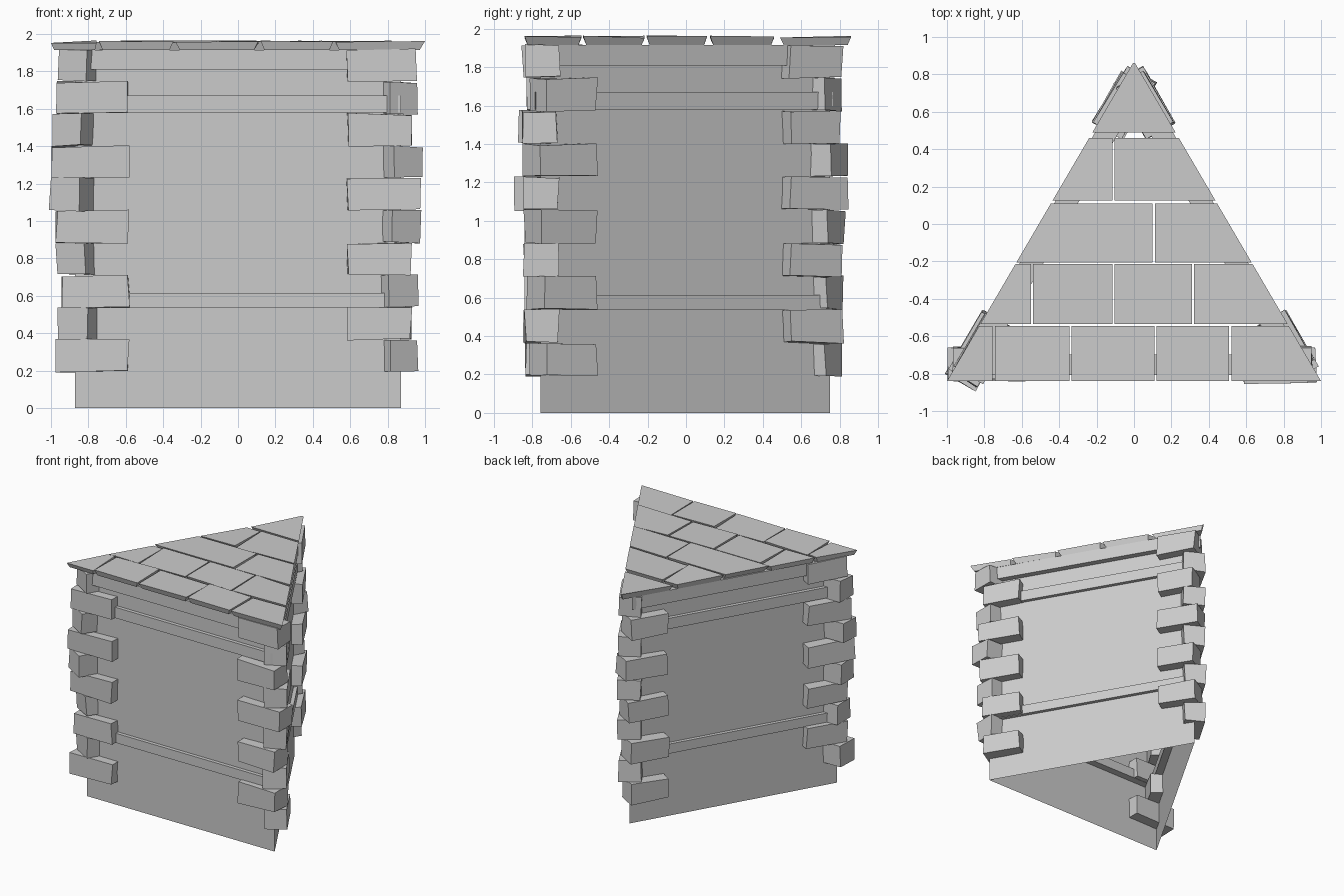
import bpy, bmesh, math, random
from mathutils import Vector

random.seed(4)
cube = bpy.data.objects.get("Cube")
if cube:
    bpy.data.objects.remove(cube)

stone = bpy.data.materials.new("grey_stone")
stone.use_nodes = True
stone.diffuse_color = (0.6, 0.6, 0.6, 1)
stone.node_tree.nodes["Principled BSDF"].inputs["Base Color"].default_value = (0.6, 0.6, 0.6, 1)


def finish(name, bm):
    mesh = bpy.data.meshes.new(name)
    bm.to_mesh(mesh)
    bm.free()
    mesh.materials.append(stone)
    obj = bpy.data.objects.new(name, mesh)
    bpy.context.collection.objects.link(obj)
    return obj


def solid(bm, bottom, top):
    """Closed prism between two matching counter-clockwise outlines."""
    lo = [bm.verts.new(p) for p in bottom]
    hi = [bm.verts.new(p) for p in top]
    n = len(lo)
    bm.faces.new(lo[::-1])
    bm.faces.new(hi)
    for i in range(n):
        j = (i + 1) % n
        bm.faces.new((lo[i], lo[j], hi[j], hi[i]))


def shake(p, amount):
    return Vector([c + random.uniform(-amount, amount) for c in p])


# Triangular plan, corners counter-clockwise from front right
RADIUS, CENTRE = 1.005, Vector((0, -0.255, 0))
WALL_TOP = 1.915
corners = []
for k in range(3):
    a = math.radians(210 + 120 * k)
    corners.append(CENTRE + RADIUS * Vector((math.cos(a), math.sin(a), 0)))

# Thin wall shell, open below
bm = bmesh.new()
low = [bm.verts.new(c) for c in corners]
high = [bm.verts.new(c + Vector((0, 0, WALL_TOP))) for c in corners]
for i in range(3):
    j = (i + 1) % 3
    bm.faces.new((low[i], low[j], high[j], high[i]))
finish("wall", bm)


def edge_frame(i):
    along = (corners[(i + 1) % 3] - corners[i]).normalized()
    return along, Vector((along.y, -along.x, 0))


# Horizontal bands on all three walls
bands = {"lower_band": (0.535, 0.615, 0.03),
         "upper_band": (1.58, 1.67, 0.03),
         "top_band": (1.81, WALL_TOP, 0.05)}
for name, (z0, z1, out) in bands.items():
    bm = bmesh.new()
    for i in range(3):
        along, normal = edge_frame(i)
        a, b = corners[i], corners[(i + 1) % 3]
        plan = [a + normal * out, b + normal * out,
                b - normal * 0.06 - along * 0.1, a - normal * 0.06 + along * 0.1]
        solid(bm, [p + Vector((0, 0, z0)) for p in plan],
              [p + Vector((0, 0, z1)) for p in plan])
    finish(name, bm)

# Corner stones alternate between the two walls meeting at each corner;
# each number is how far a stone reaches past its corner, bottom to top
overhangs = {
    "right_front_corner_stones": [.10, .05, .07, .05, .10, .11, .13, .08, .10, .05],
    "left_front_corner_stones": [.02, .055, .03, .055, .05, .105, .06, .055, .02, .085],
    "back_corner_stones": [.02, .03, .03, .02, .04, .06, .06, .01, .02, .03],
}
for i, (name, reach) in enumerate(overhangs.items()):
    bm = bmesh.new()
    for level, past in enumerate(reach):
        if level % 2 == 0:
            along, normal = edge_frame(i)
        else:
            along, normal = edge_frame((i + 2) % 3)
            along = -along
        c = corners[i]
        face = 0.08 + random.uniform(-0.008, 0.015)
        start, end = c - along * past, c + along * 0.285
        plan = [start + normal * face, end + normal * face,
                end + normal * (face - 0.175), start + normal * (face - 0.175)]
        if level % 2:
            plan.reverse()
        z0 = 0.195 + level * 0.1725
        solid(bm, [shake(p + Vector((0, 0, z0)), 0.007) for p in plan],
              [shake(p + Vector((0, 0, z0 + 0.168)), 0.007) for p in plan])
    finish(name, bm)

# Roof slabs: (front y, back y, joints between slabs)
rows = [(-0.84, -0.545, [-0.75, -0.34, 0.115, 0.515]),
        (-0.535, -0.215, [-0.545, -0.11, 0.315]),
        (-0.205, 0.11, [0.105]),
        (0.125, 0.46, [-0.11]),
        (0.49, 0.86, [])]


def half_width(y):
    return (0.87 - y) / 1.71


GAP = 0.006
for r, (y0, y1, joints) in enumerate(rows):
    bm = bmesh.new()
    w0, w1 = half_width(y0), half_width(y1)
    lefts = [(-w0, -w1)] + [(x + GAP, x + GAP) for x in joints]
    rights = [(x - GAP, x - GAP) for x in joints] + [(w0, w1)]
    for (la, lb), (ra, rb) in zip(lefts, rights):
        plan = [Vector((la, y0, 0)), Vector((ra, y0, 0)),
                Vector((rb, y1, 0)), Vector((lb, y1, 0))]
        mid = sum(plan, Vector()) / 4
        # Slabs taper towards their underside and sit slightly unevenly
        top = [p + Vector((0, 0, 1.958 + random.uniform(-0.007, 0.007))) for p in plan]
        base = [p + (mid - p) * 0.1 + Vector((0, 0, WALL_TOP)) for p in plan]
        solid(bm, base, top)
    finish("roof_slab_row_%d" % (r + 1), bm)
